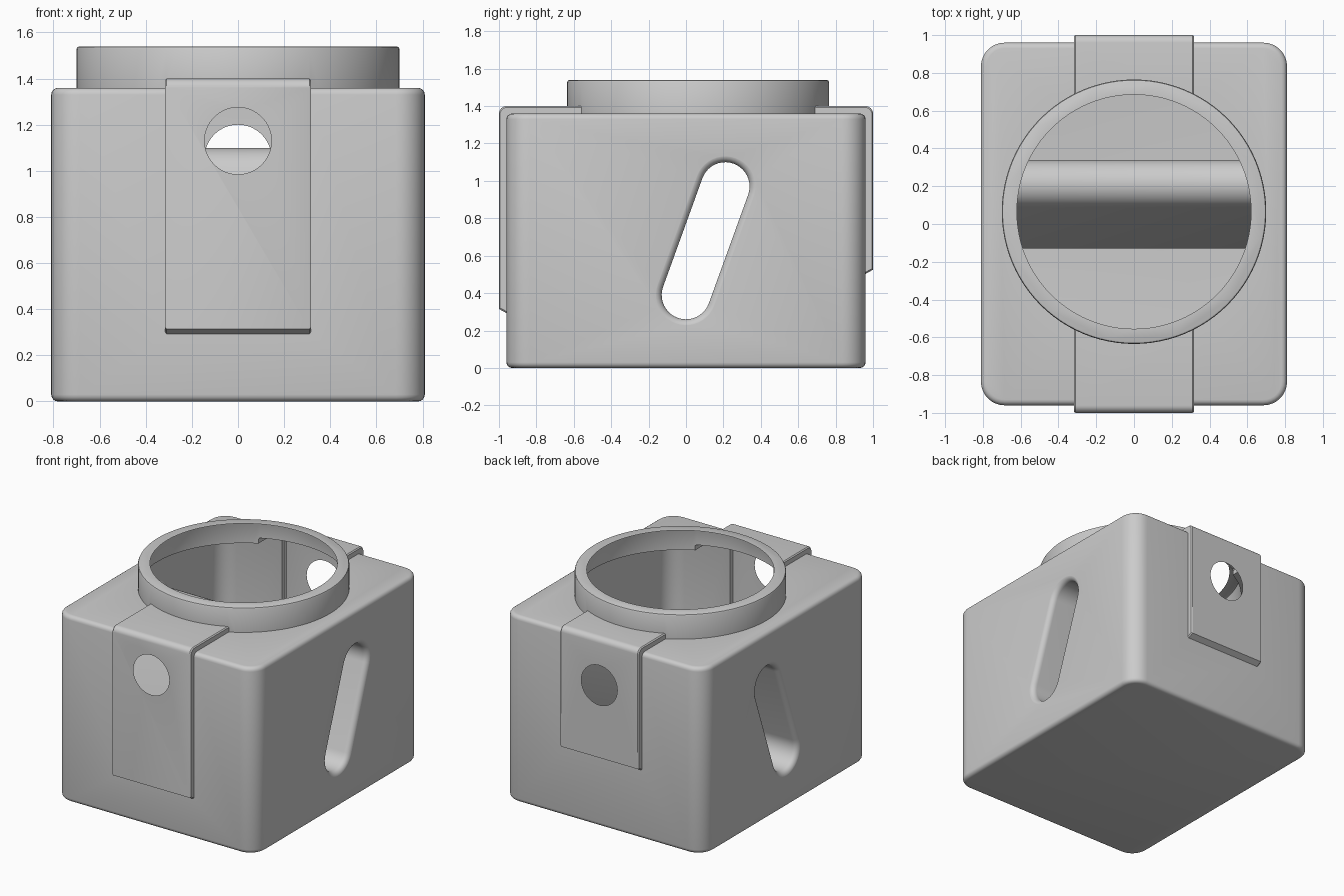
import bpy, bmesh
from math import sin, cos, pi, atan2, hypot

if "Cube" in bpy.data.objects:
    bpy.data.objects.remove(bpy.data.objects["Cube"])

RING_Y, RING_R, LIP_R = 0.065, 0.70, 0.62
HOLE_R = 0.145
HOLES = ((-1, 1.13), (1, 1.055))          # side (front/back), hole height


def make_object(name, bm):
    bmesh.ops.recalc_face_normals(bm, faces=bm.faces[:])
    mesh = bpy.data.meshes.new(name)
    bm.to_mesh(mesh)
    bm.free()
    ob = bpy.data.objects.new(name, mesh)
    bpy.context.collection.objects.link(ob)
    return ob


def loft(name, rings):
    """Closed solid through a list of equal-length point rings."""
    bm = bmesh.new()
    loops = [[bm.verts.new(p) for p in ring] for ring in rings]
    n = len(loops[0])
    for a, b in zip(loops, loops[1:]):
        for i in range(n):
            j = (i + 1) % n
            bm.faces.new((a[i], a[j], b[j], b[i]))
    bm.faces.new(loops[0][::-1])
    bm.faces.new(loops[-1])
    return make_object(name, bm)


def apply_modifier(ob, kind, **settings):
    mod = ob.modifiers.new(kind.title(), kind)
    for key, value in settings.items():
        setattr(mod, key, value)
    bpy.context.view_layer.objects.active = ob
    bpy.ops.object.modifier_apply(modifier=mod.name)


def combine(ob, other, operation):
    apply_modifier(ob, 'BOOLEAN', object=other, operation=operation, solver='EXACT')
    bpy.data.objects.remove(other, do_unlink=True)


def circle_z(r, z, n=96):
    return [(r * cos(2 * pi * i / n), RING_Y + r * sin(2 * pi * i / n), z) for i in range(n)]


def circle_y(r, y, zc, n=64):
    return [(r * cos(2 * pi * i / n), y, zc + r * sin(2 * pi * i / n)) for i in range(n)]


# Rounded main box
bm = bmesh.new()
bmesh.ops.create_cube(bm, size=1)
for v in bm.verts:
    v.co = (v.co.x * 1.62, v.co.y * 1.92, (v.co.z + 0.5) * 1.36)
upright = [e for e in bm.edges if abs(e.verts[0].co.z - e.verts[1].co.z) > 1]
bmesh.ops.bevel(bm, geom=upright, offset=0.125, segments=8, profile=0.5, affect='EDGES')
rims = [e for e in bm.edges if abs(e.verts[0].co.z - e.verts[1].co.z) < 0.01]
bmesh.ops.bevel(bm, geom=rims, offset=0.03, segments=4, profile=0.5, affect='EDGES')
housing = make_object("housing", bm)

# Raised straps folded over the front and back
for side, bottom, end in ((-1, 0.29, 0.3), (1, 0.50, 0.5)):
    profile = [(end, bottom), (0.955, bottom), (1.0, bottom + 0.025)]
    profile += [(0.96 + 0.04 * cos(a), 1.36 + 0.04 * sin(a))
                for a in (i * pi / 12 for i in range(7))]
    profile.append((end, 1.40))
    rings = []
    for x, inset in ((-0.317, 0.008), (-0.309, 0), (0.309, 0), (0.317, 0.008)):
        ring = []
        for y, z in profile:
            d = hypot(y - 0.6, z - 0.9)
            a = atan2(z - 0.9, y - 0.6)
            ring.append((x, side * (0.6 + (d - inset) * cos(a)), 0.9 + (d - inset) * sin(a)))
        rings.append(ring)
    combine(housing, loft("strap", rings), 'UNION')

# Round collar on top
collar = loft("collar", [circle_z(RING_R, 1.25), circle_z(RING_R, 1.528),
                         circle_z(RING_R - 0.004, 1.5365), circle_z(RING_R - 0.012, 1.54)])
combine(housing, collar, 'UNION')


# Slanted slot tunnel with flared mouths
def slot_ring(x, grow):
    r = 0.13 + grow
    tilt = atan2(0.58, 0.21) - pi / 2
    pts = []
    for cy, cz, start in ((0.21, 0.97, tilt), (0.0, 0.39, tilt + pi)):
        pts += [(x, cy + r * cos(start + i * pi / 20), cz + r * sin(start + i * pi / 20))
                for i in range(21)]
    return pts


flare = 0.04
half = [(0.811 - flare + flare * sin(t), flare * (1 - cos(t)))
        for t in (i * pi / 12 for i in range(7))] + [(0.9, flare)]
stations = [(-x, g) for x, g in reversed(half)] + half
combine(housing, loft("slot_cutter", [slot_ring(x, g) for x, g in stations]), 'DIFFERENCE')

# Shallow cuts for the collar mouth and the two round holes
combine(housing, loft("mouth_cutter", [circle_z(LIP_R, 1.5), circle_z(LIP_R, 1.6)]), 'DIFFERENCE')
for side, zc in HOLES:
    cutter = loft("hole_cutter", [circle_y(HOLE_R, side * 0.94, zc), circle_y(HOLE_R, side * 1.1, zc)])
    combine(housing, cutter, 'DIFFERENCE')


# Remove the cut floors so the housing is an open thin shell
def in_opening(co):
    if co.z > 1.45 and hypot(co.x, co.y - RING_Y) < LIP_R + 0.001:
        return True
    return any(co.y * side > 0.92 and hypot(co.x, co.z - zc) < HOLE_R + 0.001
               for side, zc in HOLES)


bm = bmesh.new()
bm.from_mesh(housing.data)
doomed = [f for f in bm.faces if all(in_opening(v.co) for v in f.verts)]
bmesh.ops.delete(bm, geom=doomed, context='FACES')
bm.to_mesh(housing.data)
bm.free()

bpy.ops.object.select_all(action='DESELECT')
housing.select_set(True)
bpy.context.view_layer.objects.active = housing
bpy.ops.object.shade_smooth_by_angle(angle=0.6)
